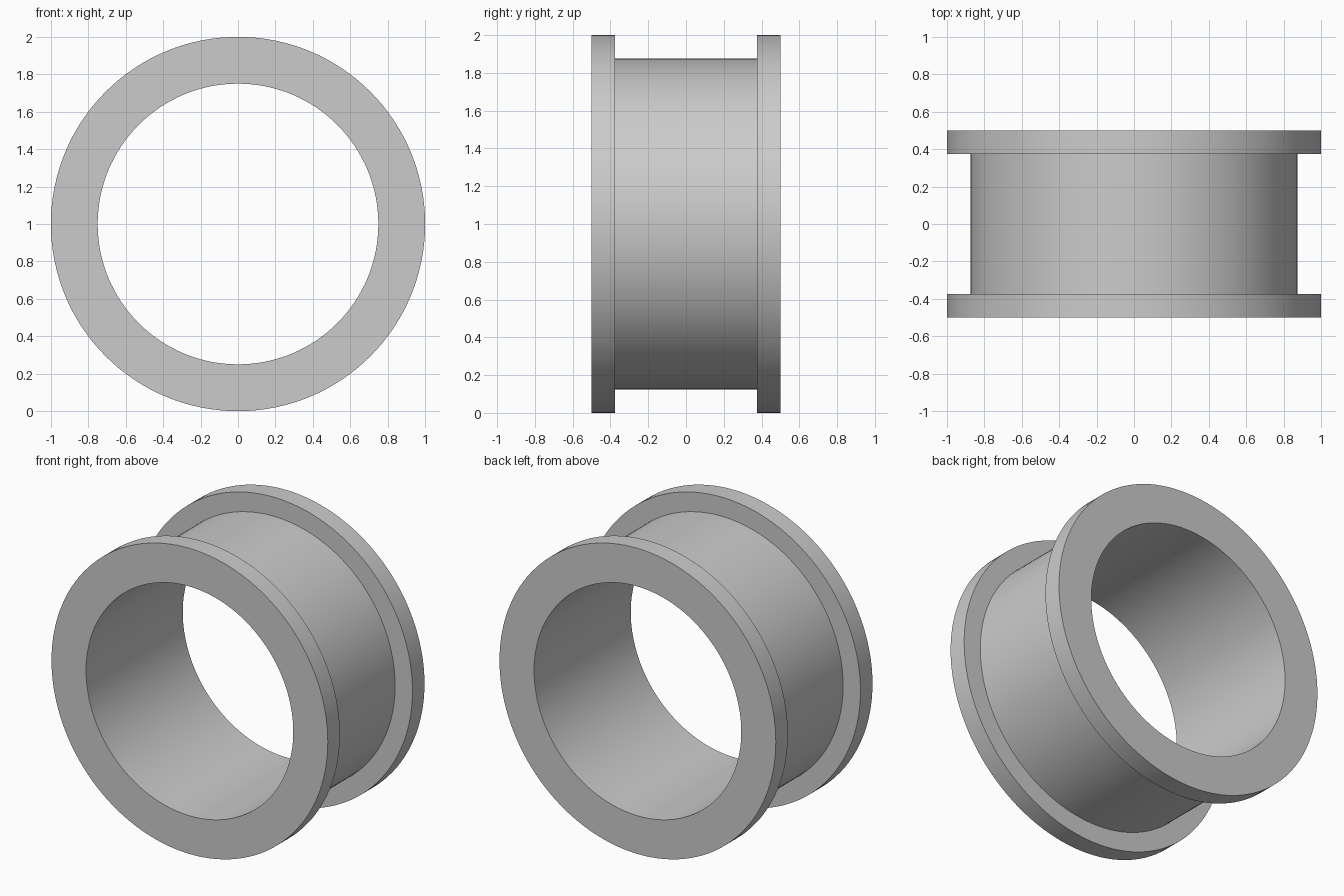
import bpy
import bmesh
import math
from mathutils import Matrix, Vector

default = bpy.data.objects.get("Cube")
if default:
    bpy.data.objects.remove(default, do_unlink=True)

# Dimensions
OUTER, BARREL, BORE = 1.0, 0.875, 0.75
HALF, STEP = 0.5, 0.375
SEGMENTS = 128

grey = bpy.data.materials.new("plain grey")
grey.use_nodes = True
colour = (0.6, 0.6, 0.6, 1.0)
grey.diffuse_color = colour
grey.node_tree.nodes["Principled BSDF"].inputs["Base Color"].default_value = colour

# Flanged cross-section (radius, y), closed around the wall of the sleeve
half_profile = [(BORE, HALF), (OUTER, HALF), (OUTER, STEP), (BARREL, STEP)]
profile = half_profile + [(r, -y) for r, y in reversed(half_profile)]

# Revolve the section about the y axis
bm = bmesh.new()
rings = []
for i in range(SEGMENTS):
    turn = Matrix.Rotation(math.tau * i / SEGMENTS, 3, "Y")
    rings.append([bm.verts.new(turn @ Vector((r, y, 0))) for r, y in profile])
for i, ring in enumerate(rings):
    following = rings[(i + 1) % SEGMENTS]
    for j in range(len(profile)):
        k = (j + 1) % len(profile)
        bm.faces.new((ring[j], ring[k], following[k], following[j]))
bmesh.ops.recalc_face_normals(bm, faces=bm.faces)

mesh = bpy.data.meshes.new("flanged_sleeve")
bm.to_mesh(mesh)
bm.free()
mesh.materials.append(grey)

sleeve = bpy.data.objects.new("flanged_sleeve", mesh)
sleeve.location.z = OUTER
bpy.context.collection.objects.link(sleeve)

# Smooth round walls, crisp rims
bpy.ops.object.select_all(action="DESELECT")
sleeve.select_set(True)
bpy.context.view_layer.objects.active = sleeve
bpy.ops.object.shade_smooth_by_angle(angle=math.radians(30))
